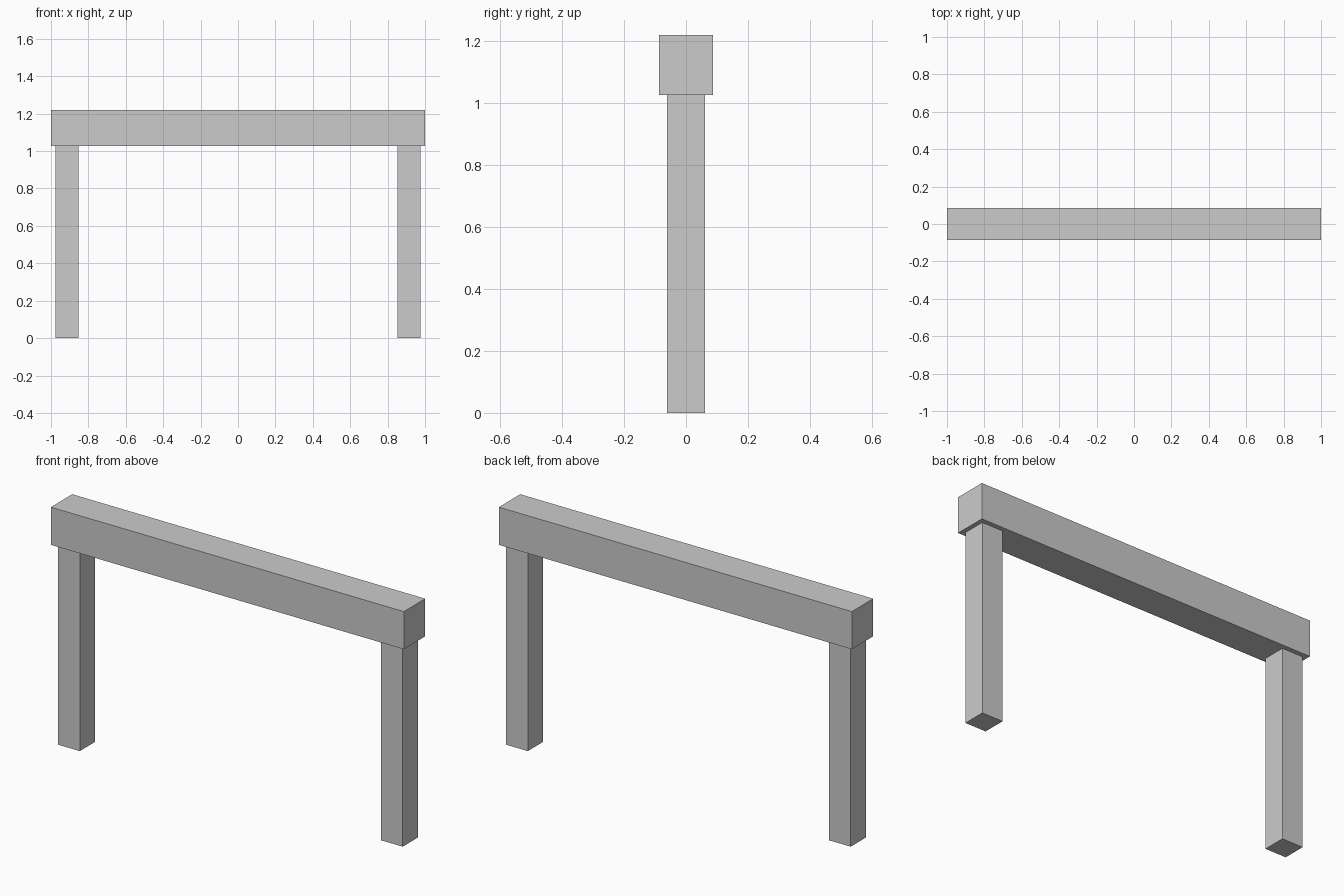
import bpy

if "Cube" in bpy.data.objects:
    bpy.data.objects.remove(bpy.data.objects["Cube"])

BEAM_BOTTOM, BEAM_TOP = 1.027, 1.22


def box(name, x, width, depth, z0, z1):
    bpy.ops.mesh.primitive_cube_add(size=1, location=(x, 0, (z0 + z1) / 2))
    obj = bpy.context.object
    obj.name = name
    obj.scale = (width, depth, z1 - z0)
    bpy.ops.object.transform_apply(location=False, rotation=False, scale=True)
    return obj


# Horizontal beam
box("top_beam", 0, 2.0, 0.173, BEAM_BOTTOM, BEAM_TOP)

# Square posts under each end
for side, label in ((-1, "left"), (1, "right")):
    box(f"{label}_post", side * 0.915, 0.123, 0.123, 0, BEAM_BOTTOM)
